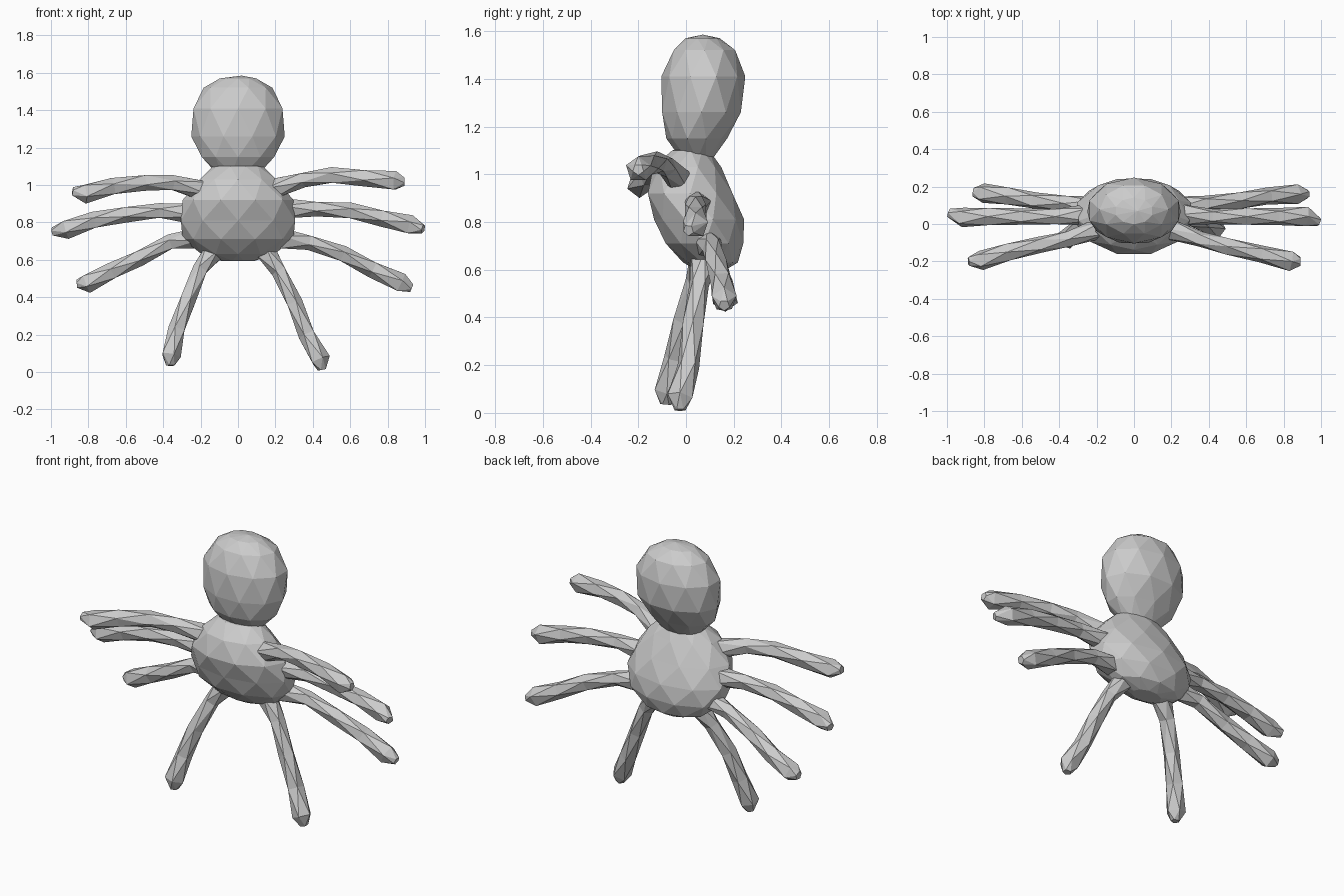
import bpy, bmesh, math
from mathutils import Vector


def loft(name, rings, tip=None):
    """Faceted skin over rings; each ring is turned half a step from the last."""
    bm = bmesh.new()
    loops = [[bm.verts.new(p) for p in ring] for ring in rings]
    n = len(loops[0])
    for a, b in zip(loops, loops[1:]):
        for i in range(n):
            j = (i + 1) % n
            bm.faces.new((a[i], a[j], b[i]))
            bm.faces.new((a[j], b[j], b[i]))
    bm.faces.new(loops[0][::-1])
    if tip:
        t = bm.verts.new(tip)
        for i in range(n):
            bm.faces.new((loops[-1][i], loops[-1][(i + 1) % n], t))
    else:
        bm.faces.new(loops[-1])
    bmesh.ops.recalc_face_normals(bm, faces=bm.faces)
    me = bpy.data.meshes.new(name)
    bm.to_mesh(me)
    bm.free()
    ob = bpy.data.objects.new(name, me)
    bpy.context.collection.objects.link(ob)
    return ob


def blob(name, sections, tip, n=10):
    """Sections are (z, front y, back y, half width)."""
    rings = []
    for k, (z, y0, y1, rx) in enumerate(sections):
        ring = []
        for i in range(n):
            a = 2 * math.pi * (i + k / 2) / n
            ring.append((rx * 1.02 * math.cos(a),
                         (y0 + y1) / 2 + (y1 - y0) * 0.51 * math.sin(a), z))
        rings.append(ring)
    return loft(name, rings, tip)


def leg(name, path, radii=(0.06, 0.043, 0.046, 0.048, 0.055, 0.024), n=5):
    pts = [Vector(p) for p in path]
    rings = []
    for k, (p, r) in enumerate(zip(pts, radii)):
        t = (pts[min(k + 1, len(pts) - 1)] - pts[max(k - 1, 0)]).normalized()
        u = t.cross(Vector((0, 1, 0))).normalized()
        v = t.cross(u)
        rings.append([p + r * (u * math.cos(a) + v * math.sin(a))
                      for a in (2 * math.pi * (i + k / 2) / n for i in range(n))])
    return loft(name, rings)


# head
blob("head", [(1.06, -0.02, 0.11, 0.11), (1.15, -0.08, 0.17, 0.20),
              (1.26, -0.105, 0.235, 0.245), (1.41, -0.10, 0.245, 0.245),
              (1.52, -0.055, 0.21, 0.18), (1.57, 0.0, 0.14, 0.10)],
     (0.02, 0.07, 1.585))

# body, leaning backwards towards the bottom
blob("body", [(0.595, 0.05, 0.16, 0.09), (0.63, -0.01, 0.215, 0.20),
              (0.71, -0.09, 0.245, 0.29), (0.81, -0.13, 0.24, 0.315),
              (0.92, -0.165, 0.20, 0.29), (1.03, -0.135, 0.145, 0.21),
              (1.10, -0.06, 0.10, 0.13)], (0, 0.02, 1.11))

# four legs per side, each posed a little differently
legs = {
    "upper_right_leg": [(0.17, -0.02, 0.97), (0.35, -0.08, 1.03), (0.50, -0.12, 1.05),
                        (0.68, -0.16, 1.04), (0.84, -0.20, 1.02), (0.89, -0.20, 1.02)],
    "upper_left_leg": [(-0.17, -0.02, 0.97), (-0.35, -0.08, 1.01), (-0.50, -0.11, 1.015),
                       (-0.67, -0.15, 0.99), (-0.82, -0.195, 0.955), (-0.885, -0.20, 0.965)],
    "middle_right_leg": [(0.24, 0.05, 0.87), (0.42, 0.04, 0.875), (0.60, 0.04, 0.86),
                         (0.77, 0.04, 0.825), (0.92, 0.04, 0.785), (0.99, 0.01, 0.765)],
    "middle_left_leg": [(-0.24, 0.05, 0.85), (-0.42, 0.04, 0.86), (-0.60, 0.04, 0.845),
                        (-0.77, 0.04, 0.81), (-0.92, 0.035, 0.765), (-0.99, 0.06, 0.75)],
    "lower_right_leg": [(0.23, 0.09, 0.71), (0.38, 0.11, 0.695), (0.56, 0.125, 0.63),
                        (0.72, 0.15, 0.55), (0.87, 0.16, 0.475), (0.93, 0.16, 0.45)],
    "lower_left_leg": [(-0.22, 0.09, 0.72), (-0.36, 0.11, 0.695), (-0.53, 0.125, 0.61),
                       (-0.67, 0.15, 0.54), (-0.81, 0.165, 0.475), (-0.86, 0.17, 0.47)],
    "standing_right_leg": [(0.14, 0.08, 0.65), (0.22, 0.055, 0.54), (0.30, 0.03, 0.37),
                           (0.37, 0.01, 0.20), (0.44, -0.025, 0.065), (0.45, -0.025, 0.012)],
    "standing_left_leg": [(-0.13, 0.07, 0.65), (-0.20, 0.04, 0.55), (-0.27, -0.01, 0.39),
                          (-0.325, -0.045, 0.23), (-0.36, -0.08, 0.09), (-0.36, -0.085, 0.035)],
}
for name, path in legs.items():
    leg(name, path)
